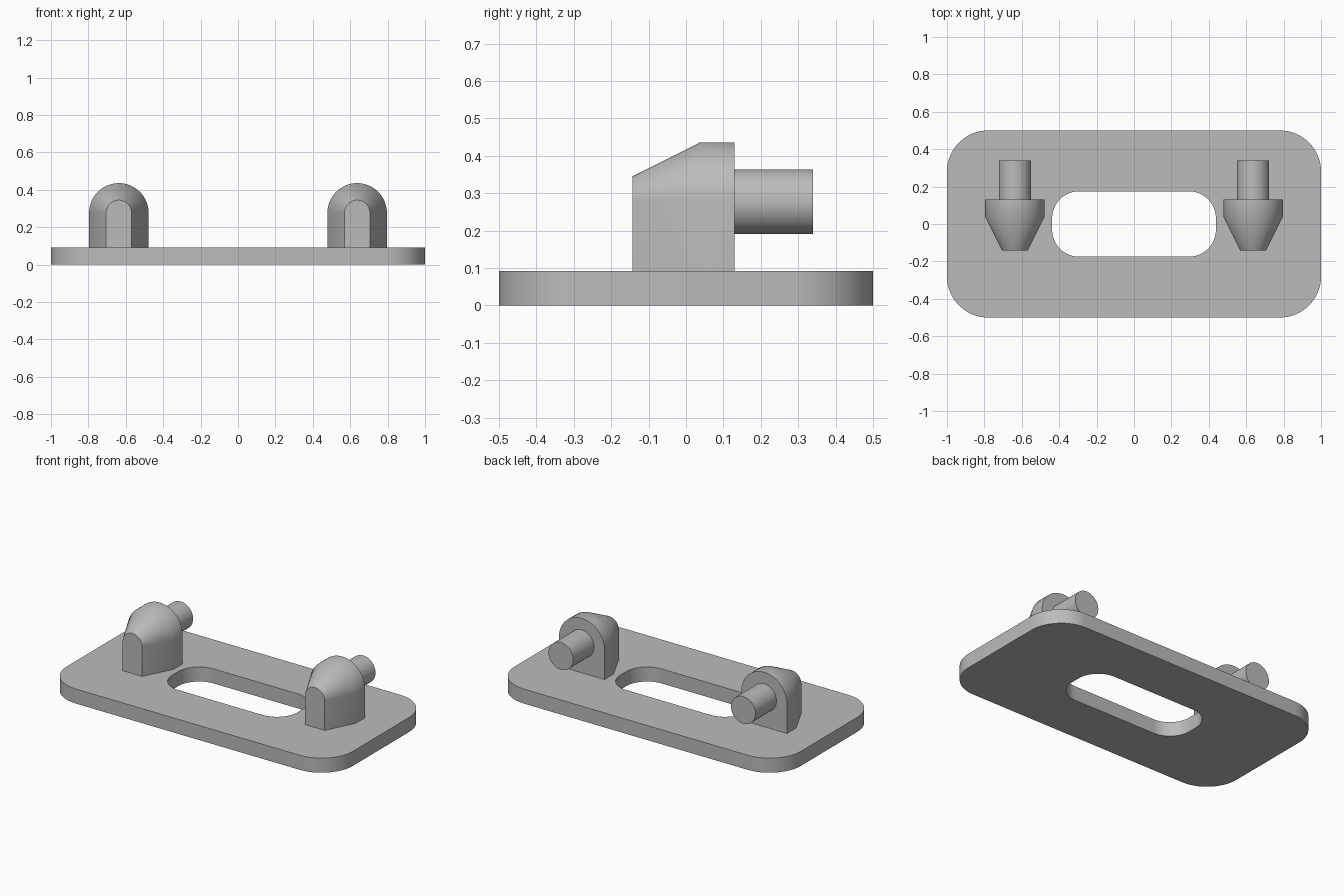
import bpy, bmesh, math
from math import pi, cos, sin

cube = bpy.data.objects.get("Cube")
if cube:
    bpy.data.objects.remove(cube, do_unlink=True)

grey = bpy.data.materials.new("plain_grey")
grey.use_nodes = True
colour = (0.5, 0.5, 0.5, 1)
grey.diffuse_color = colour
grey.node_tree.nodes["Principled BSDF"].inputs["Base Color"].default_value = colour

PLATE_TOP = 0.092
PEG_X, PEG_Z = 0.637, 0.277


def finish(bm, name):
    """Turn a bmesh into a smooth-shaded object with sharp edges kept."""
    bmesh.ops.recalc_face_normals(bm, faces=bm.faces)
    mesh = bpy.data.meshes.new(name)
    bm.to_mesh(mesh)
    bm.free()
    mesh.materials.append(grey)
    obj = bpy.data.objects.new(name, mesh)
    bpy.context.collection.objects.link(obj)
    bpy.ops.object.select_all(action="DESELECT")
    obj.select_set(True)
    bpy.context.view_layer.objects.active = obj
    bpy.ops.object.shade_smooth_by_angle(angle=math.radians(30))
    return obj


def rounded_rect(hx, hy, r, steps=16):
    """Counter-clockwise outline with the same point count for any size."""
    points = []
    for q, (sx, sy) in enumerate([(1, 1), (-1, 1), (-1, -1), (1, -1)]):
        for i in range(steps + 1):
            a = (q + i / steps) * pi / 2
            points.append((sx * (hx - r) + r * cos(a), sy * (hy - r) + r * sin(a)))
    return points


def bridge(bm, a, b):
    n = len(a)
    for i in range(n):
        j = (i + 1) % n
        bm.faces.new((a[i], a[j], b[j], b[i]))


# Base plate: outer and inner outlines joined into a slotted slab
bm = bmesh.new()
loops = []
for outline, z in [((1, 0.5, 0.22), 0), ((1, 0.5, 0.22), PLATE_TOP),
                   ((0.438, 0.175, 0.145), PLATE_TOP), ((0.438, 0.175, 0.145), 0)]:
    loops.append([bm.verts.new((x, y, z)) for x, y in rounded_rect(*outline)])
for k in range(4):
    bridge(bm, loops[k], loops[(k + 1) % 4])
finish(bm, "base_plate")


def arch(bm, x, y, r, steps=32):
    """Upright arch section with straight legs down to the plate."""
    pts = [(r, PLATE_TOP - 0.002)]
    pts += [(r * cos(pi * i / steps), PEG_Z + r * sin(pi * i / steps)) for i in range(steps + 1)]
    pts.append((-r, PLATE_TOP - 0.002))
    return [bm.verts.new((x + px, y, pz)) for px, pz in pts]


for side, sign in (("left", 1), ("right", -1)):
    x = sign * PEG_X

    # Arched post tapering towards the front
    bm = bmesh.new()
    sections = [arch(bm, x, y, r) for y, r in ((-0.143, 0.068), (0.038, 0.159), (0.13, 0.159))]
    for a, b in zip(sections, sections[1:]):
        bridge(bm, a, b)
    bm.faces.new(sections[0])
    bm.faces.new(sections[-1])
    finish(bm, side + "_post")

    # Round pin pointing backwards
    bm = bmesh.new()
    rings = [[bm.verts.new((x + 0.086 * cos(i * pi / 24), y, PEG_Z + 0.086 * sin(i * pi / 24)))
              for i in range(48)] for y in (0.125, 0.339)]
    bridge(bm, *rings)
    for ring in rings:
        bm.faces.new(ring)
    finish(bm, side + "_pin")
